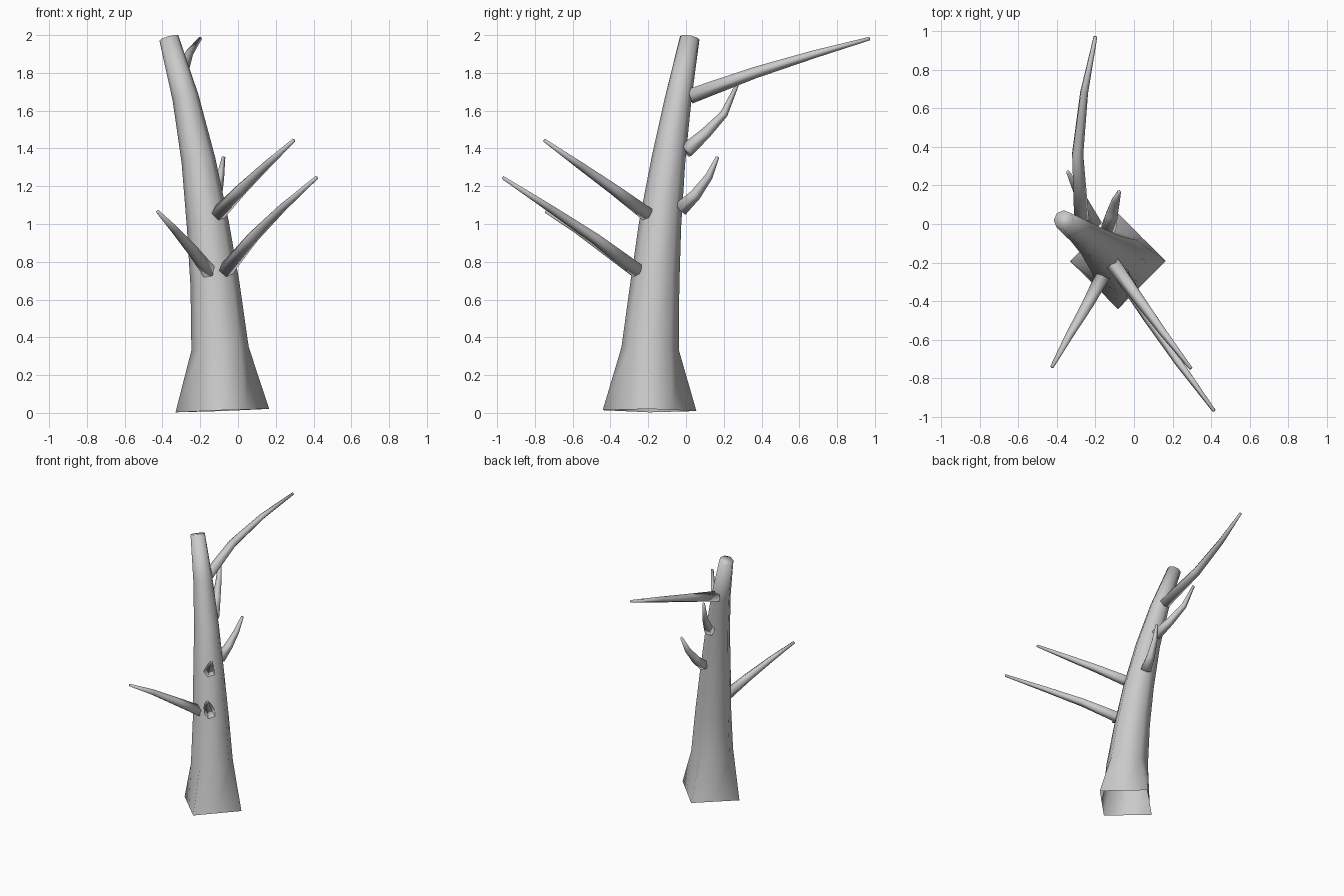
import bpy, bmesh, math
from mathutils import Vector

if "Cube" in bpy.data.objects:
    bpy.data.objects.remove(bpy.data.objects["Cube"])


def tube(name, path, radii, sides, flare=None, cap_base=False):
    """Skin a tapering tube along a path; flare = radius of alternate vertices on the first ring."""
    pts = [Vector(p) for p in path]
    bm = bmesh.new()
    rings = []
    for i, p in enumerate(pts):
        tangent = pts[min(i + 1, len(pts) - 1)] - pts[max(i - 1, 0)]
        rot = Vector((0, 0, 1)).rotation_difference(tangent.normalized())
        ring = []
        for k in range(sides):
            a = 2 * math.pi * k / sides
            r = flare if (flare and i == 0 and k % 2 == 0) else radii[i]
            ring.append(bm.verts.new(p + rot @ Vector((r * math.cos(a), r * math.sin(a), 0))))
        rings.append(ring)
    for lo, hi in zip(rings, rings[1:]):
        for k in range(sides):
            n = (k + 1) % sides
            bm.faces.new((lo[k], lo[n], hi[n], hi[k]))
    bm.faces.new(rings[-1])
    if cap_base:
        bm.faces.new(rings[0][::-1])
    for f in bm.faces:
        f.smooth = True
    mesh = bpy.data.meshes.new(name)
    bm.to_mesh(mesh)
    bm.free()
    obj = bpy.data.objects.new(name, mesh)
    bpy.context.collection.objects.link(obj)
    return obj


# Leaning trunk: eight sides, root flare squares off the open base
trunk_path = [(-0.083, -0.193, 0.012), (-0.095, -0.19, 0.34), (-0.122, -0.165, 0.68),
              (-0.16, -0.137, 1.0), (-0.21, -0.093, 1.34), (-0.278, -0.04, 1.67),
              (-0.366, 0.02, 1.985)]
tube("trunk", trunk_path, [0.175, 0.152, 0.13, 0.112, 0.09, 0.07, 0.052], 8, flare=0.248)

# Bare branches: base, middle points, tip
branches = {
    "branch_front_left": [(-0.155, -0.26, 0.75), (-0.24, -0.42, 0.86),
                          (-0.335, -0.58, 0.97), (-0.425, -0.742, 1.066)],
    "branch_front_right_low": [(-0.065, -0.255, 0.755), (0.075, -0.48, 0.925),
                               (0.235, -0.72, 1.085), (0.415, -0.967, 1.245)],
    "branch_front_right_high": [(-0.105, -0.205, 1.055), (0.02, -0.38, 1.185),
                                (0.155, -0.565, 1.315), (0.295, -0.748, 1.443)],
    "branch_back_low": [(-0.135, -0.03, 1.08), (-0.115, 0.05, 1.155),
                        (-0.095, 0.12, 1.25), (-0.077, 0.167, 1.355)],
    "branch_back_middle": [(-0.205, 0.0, 1.385), (-0.255, 0.1, 1.475),
                           (-0.305, 0.2, 1.58), (-0.342, 0.27, 1.735)],
    "branch_back_high": [(-0.275, 0.02, 1.675), (-0.295, 0.36, 1.8),
                         (-0.26, 0.68, 1.9), (-0.2, 0.972, 1.982)],
}
for name, path in branches.items():
    tube(name, path, [0.042, 0.032, 0.022, 0.01], 5, cap_base=True)
